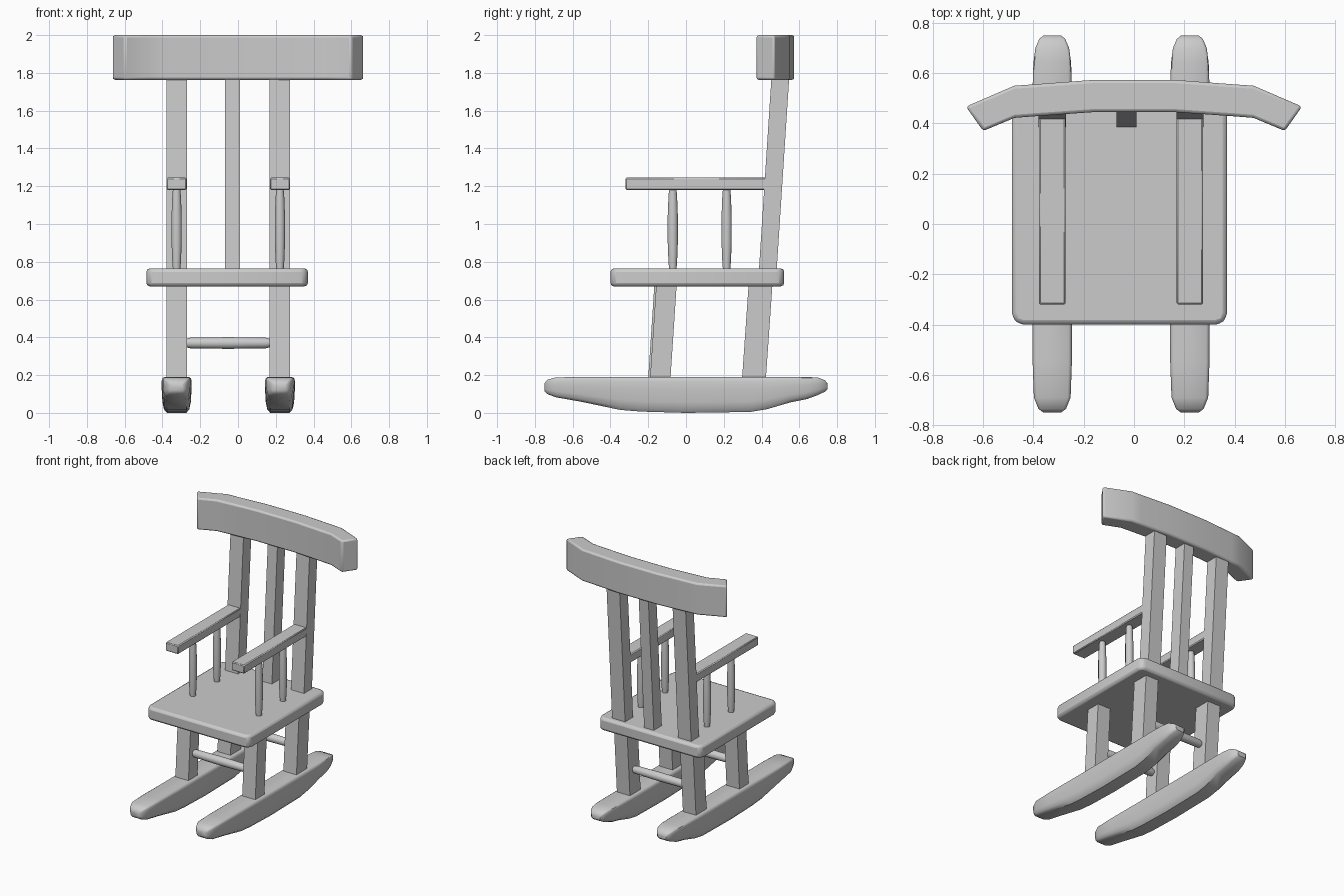
import bpy, bmesh, math
from mathutils import Vector

cube = bpy.data.objects.get("Cube")
if cube:
    bpy.data.objects.remove(cube, do_unlink=True)

SIDES = {"right": -0.325, "left": 0.222}


def loft(name, rings, bevel=0, segments=2, smooth=True):
    """Skin a list of equal-sized rings of points and cap both ends."""
    bm = bmesh.new()
    loops = [[bm.verts.new(p) for p in ring] for ring in rings]
    n = len(loops[0])
    for a, b in zip(loops, loops[1:]):
        for i in range(n):
            j = (i + 1) % n
            bm.faces.new((a[i], a[j], b[j], b[i]))
    bm.faces.new(loops[0][::-1])
    bm.faces.new(loops[-1])
    bmesh.ops.recalc_face_normals(bm, faces=bm.faces)
    mesh = bpy.data.meshes.new(name)
    bm.to_mesh(mesh)
    bm.free()
    obj = bpy.data.objects.new(name, mesh)
    bpy.context.collection.objects.link(obj)
    if bevel:
        mod = obj.modifiers.new("Rounded edges", "BEVEL")
        mod.width, mod.segments = bevel, segments
        mod.limit_method, mod.angle_limit = "ANGLE", math.radians(40)
    if smooth:
        bpy.ops.object.select_all(action="DESELECT")
        obj.select_set(True)
        bpy.context.view_layer.objects.active = obj
        bpy.ops.object.shade_smooth_by_angle(angle=math.radians(40))
    return obj


def rect(x, y, z, hx, hy):
    return [(x + sx * hx, y + sy * hy, z) for sx, sy in ((-1, -1), (1, -1), (1, 1), (-1, 1))]


def leaning_bar(name, x, hx, hy, low, high):
    """Square bar between two (y, z) centres, cut level at both ends."""
    return loft(name, [rect(x, y, z, hx, hy) for y, z in (low, high)], smooth=False)


def spindle(name, start, end, radii):
    """Round turned bar whose radius follows evenly or unevenly placed stations."""
    start, end = Vector(start), Vector(end)
    axis = (end - start).normalized()
    u = axis.orthogonal().normalized()
    v = axis.cross(u)
    rings = []
    for t, r in radii:
        c = start.lerp(end, t)
        angles = [math.tau * i / 12 for i in range(12)]
        rings.append([c + r * (u * math.cos(a) + v * math.sin(a)) for a in angles])
    return loft(name, rings)


# Seat with clipped corners and softened rims
x0, x1, y0, y1, c = -0.485, 0.37, -0.4, 0.52, 0.045
outline = [(x0 + c, y0), (x1 - c, y0), (x1 - c / 4, y0 + c / 4), (x1, y0 + c),
           (x1, y1 - c), (x1 - c / 4, y1 - c / 4), (x1 - c, y1), (x0 + c, y1),
           (x0 + c / 4, y1 - c / 4), (x0, y1 - c), (x0, y0 + c), (x0 + c / 4, y0 + c / 4)]
loft("seat", [[(x, y, z) for x, y in outline] for z in (0.67, 0.765)], bevel=0.018)

# Rocker stations along the length: y, bottom, top, half width
STATIONS = [(-0.75, 0.115, 0.155, 0.035), (-0.735, 0.1, 0.175, 0.055),
            (-0.69, 0.083, 0.188, 0.073), (-0.55, 0.058, 0.19, 0.078),
            (-0.35, 0.016, 0.19, 0.079), (-0.24, 0.007, 0.19, 0.079),
            (0, 0, 0.19, 0.079), (0.34, 0.005, 0.19, 0.079),
            (0.43, 0.02, 0.19, 0.079), (0.55, 0.055, 0.19, 0.078),
            (0.64, 0.073, 0.19, 0.075), (0.7, 0.095, 0.187, 0.067),
            (0.735, 0.112, 0.173, 0.052), (0.75, 0.125, 0.155, 0.035)]


def rocker_ring(x, y, bottom, top, w):
    h = top - bottom
    half = [(0.65, 0), (0.85, 0.1), (0.95, 0.3), (1, 0.65), (1, 0.88), (0.95, 0.96), (0.83, 1)]
    pts = half + [(-a, b) for a, b in reversed(half)]
    return [(x + a * w, y, bottom + b * h) for a, b in pts]


RUNG = [(0, 0.022), (0.06, 0.029), (0.5, 0.032), (0.94, 0.029), (1, 0.022)]
TURNED = [(0, 0.02), (0.12, 0.024), (0.35, 0.028), (0.65, 0.028), (0.88, 0.024), (1, 0.02)]

for side, x in SIDES.items():
    loft(side + "_rocker", [rocker_ring(x, *s) for s in STATIONS])

    # Legs lean back slightly
    shift = 0.005 if side == "left" else -0.005
    leaning_bar(side + "_front_leg", x, 0.054, 0.054, (-0.142 + shift, 0.17), (-0.107 + shift, 0.7))
    leaning_bar(side + "_back_leg", x, 0.054, 0.063, (0.359, 0.17), (0.396, 0.7))
    leaning_bar(side + "_back_post", x, 0.054, 0.047, (0.432, 0.74), (0.501, 1.8))

    # Armrest and its two turned supports
    loft(side + "_armrest", [rect(x, 0.055, z, 0.053, 0.375) for z in (1.18, 1.245)],
         bevel=0.006, segments=1)
    for place, y in (("front", -0.07), ("back", 0.215)):
        spindle(f"{side}_{place}_arm_spindle", (x, y, 0.755), (x, y, 1.19), TURNED)

# Central slat of the backrest
leaning_bar("back_slat", -0.03, 0.04, 0.047, (0.432, 0.74), (0.501, 1.8))

# Rungs between the legs
for place, y in (("front", -0.13), ("back", 0.373)):
    spindle(place + "_rung", (-0.28, y, 0.37), (0.175, y, 0.37), RUNG)

# Curved head rail: pairs of front and back points, mirrored across the middle
half_rail = [((0.6, 0.37), (0.668, 0.467)), ((0.475, 0.422), (0.475, 0.55)),
             ((0.4, 0.428), (0.4, 0.555)), ((0.16, 0.445), (0.16, 0.573))]
rail = [((-f[0], f[1]), (-b[0], b[1])) for f, b in half_rail] + half_rail[::-1]
loft("head_rail", [[(*f, 1.763), (*b, 1.763), (*b, 2.0), (*f, 2.0)] for f, b in rail],
     bevel=0.012)
